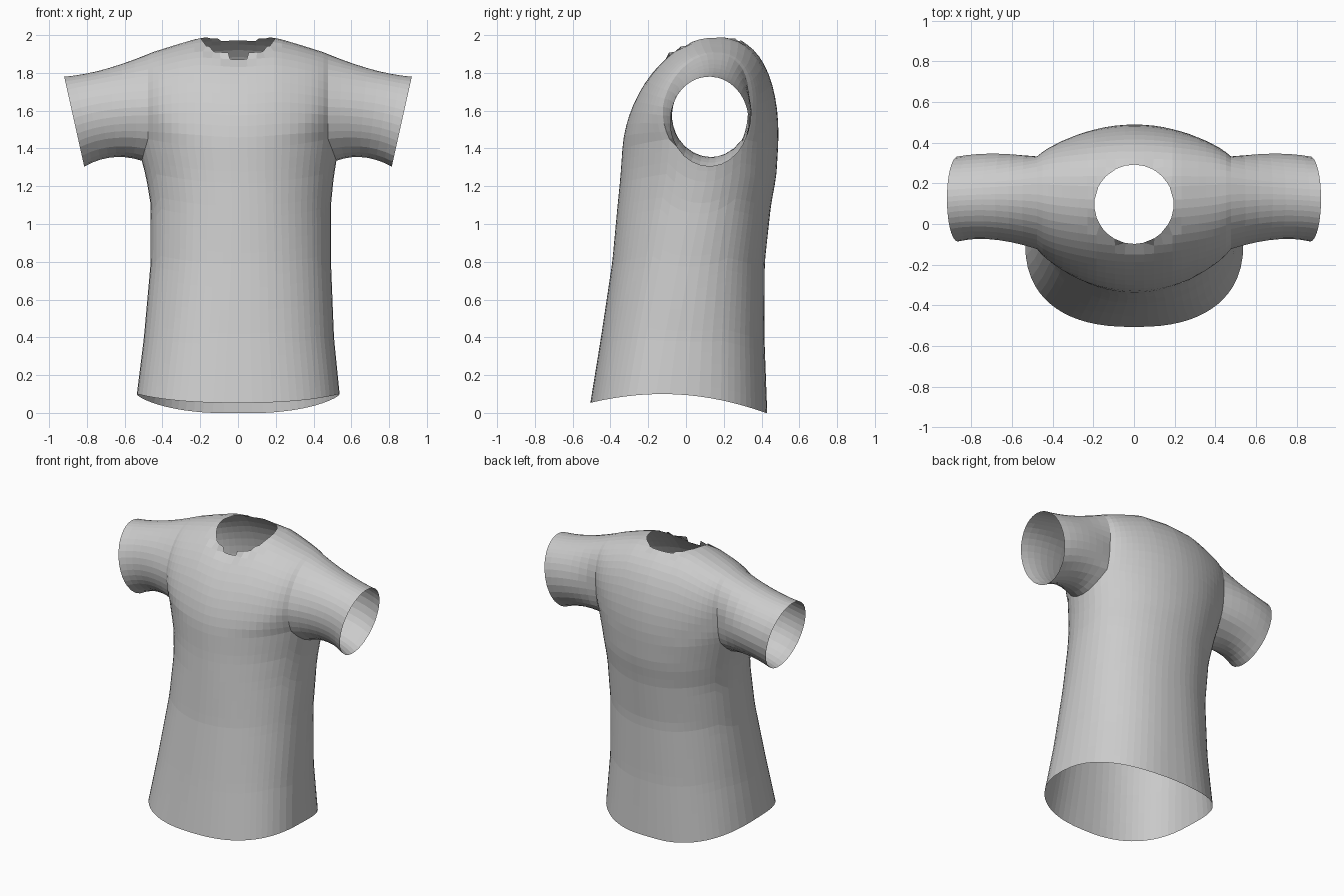
import bpy, bmesh
from math import sin, cos, pi, radians, atan2, hypot, copysign
from mathutils import Vector

if "Cube" in bpy.data.objects:
    bpy.data.objects.remove(bpy.data.objects["Cube"], do_unlink=True)

N, K, M = 24, 8, 28          # chest columns, side columns, arch segments
ROWS, SLEEVE_ROWS = 22, 7
CORNER = radians(28)         # where chest turns into the armpit

# Torso profile: height, half width, front y, back y, widest y, centre x
PROFILE = [
    (0.0, 0.548, -0.515, 0.43, -0.10, 0.0),
    (0.4, 0.503, -0.45, 0.415, -0.05, 0.005),
    (0.8, 0.477, -0.39, 0.417, 0.02, 0.015),
    (1.1, 0.477, -0.362, 0.45, 0.08, 0.015),
    (1.25, 0.497, -0.347, 0.478, 0.11, 0.01),
    (1.45, 0.54, -0.333, 0.49, 0.13, 0.0),
]
SHOULDER = [(0, 1.985), (0.2, 1.985), (0.3, 1.957), (0.45, 1.91), (0.6, 1.85)]


def sample(table, t):
    """Linear lookup in a table keyed by its first column."""
    for a, b in zip(table, table[1:]):
        if t <= b[0]:
            break
    f = min(max((t - a[0]) / (b[0] - a[0]), 0), 1)
    return [p + (q - p) * f for p, q in zip(a[1:], b[1:])]


def power(v, p):
    return copysign(abs(v) ** p, v)


def torso_point(theta, z):
    half, front, back, mid, cx = sample(PROFILE, z)
    p = 0.82 + 0.18 * min(z / 1.3, 1)
    depth = back - mid if sin(theta) > 0 else mid - front
    return Vector((cx + half * power(cos(theta), p), mid + depth * power(sin(theta), p), z))


def hem_height(theta):
    y = torso_point(theta, 0.05).y
    return max(0.1 - 0.33 * (y + 0.13) ** 2, 0)


def chest_height(theta):
    dev = abs(atan2(sin(theta), abs(cos(theta))))
    if dev < CORNER:
        return 1.335 + 0.115 * (dev / CORNER) ** 2
    return 1.4 + 0.05 * (cos(theta) / cos(CORNER)) ** 2


def span(a, b, n):
    return [a + (b - a) * i / n for i in range(n)]


bm = bmesh.new()


def bridge(a, b, closed=True):
    n = len(a)
    for i in range(n if closed else n - 1):
        k = (i + 1) % n
        bm.faces.new((a[i], a[k], b[k], b[i]))


# Torso tube from hem to chest
thetas = (span(CORNER - pi, -CORNER, N) + span(-CORNER, CORNER, K)
          + span(CORNER, pi - CORNER, N) + span(pi - CORNER, pi + CORNER, K))
rings = []
for r in range(ROWS + 1):
    t = r / ROWS
    rings.append([bm.verts.new(torso_point(a, hem_height(a) * (1 - t) + chest_height(a) * t))
                  for a in thetas])
for low, high in zip(rings, rings[1:]):
    bridge(low, high)
top = rings[-1]

# Arches running from chest over the shoulders to the back
arches = []
edge = top[N].co.x
for j in range(N + 1):
    front, back = top[j], top[2 * N + K - j]
    x = front.co.x
    low = radians(33) * abs(x / edge) ** 3
    crown = sample(SHOULDER, abs(x))[0]
    base = (front.co.z + crown * sin(low)) / (1 + sin(low))
    mid, half = (front.co.y + back.co.y) / 2, (back.co.y - front.co.y) / 2
    tilt = 0.13 * (1 - abs(x / edge))
    arch = [front]
    for i in range(1, M):
        a = -low + (pi + 2 * low) * i / M
        c = -cos(a) / cos(low)
        y = mid + half * (power(c, 0.8) if c > 0 else c)
        rise = max(sin(a), 0)
        y += 0.04 * rise
        z = base + (crown - base) * sin(a) + tilt * (y - 0.12) * rise
        arch.append(bm.verts.new((x, y, z)))
    arches.append(arch + [back])
for a, b in zip(arches, arches[1:]):
    bridge(a, b, closed=False)


# Sleeves lofted from each armhole through a middle section to the cuff
def section(angle, side, x, lean, y, z, ry, rz):
    return Vector((side * (x + lean * sin(angle)), y + ry * cos(angle), z + rz * sin(angle)))


def sleeve(side, loop):
    rows = [loop]
    for r in range(1, SLEEVE_ROWS + 1):
        t = r / SLEEVE_ROWS
        row = []
        for v in loop:
            p = v.co
            a = atan2(p.z - 1.6, p.y - 0.13)
            m = section(a, side, 0.69, 0.025, 0.135, 1.585, 0.212, 0.232)
            e = section(a, side, 0.867, 0.053, 0.123, 1.542, 0.209, 0.238)
            row.append(bm.verts.new(p * (2 * t - 1) * (t - 1) + m * 4 * t * (1 - t)
                                    + e * t * (2 * t - 1)))
        rows.append(row)
    for a, b in zip(rows, rows[1:]):
        bridge(a, b)


sleeve(1, arches[N] + top[N + K - 1:N:-1])
sleeve(-1, arches[0] + top[2 * N + K + 1:])

# Round neck opening
NECK_Y, NECK_R = 0.097, 0.195
inside = [f for f in bm.faces if f.calc_center_median().z > 1.75
          and hypot(f.calc_center_median().x, f.calc_center_median().y - NECK_Y) < NECK_R]
bmesh.ops.delete(bm, geom=inside, context='FACES')
for v in bm.verts:
    if v.is_boundary and v.co.z > 1.75 and abs(v.co.x) < 0.35:
        f = NECK_R / hypot(v.co.x, v.co.y - NECK_Y)
        v.co.x *= f
        v.co.y = NECK_Y + (v.co.y - NECK_Y) * f
bmesh.ops.recalc_face_normals(bm, faces=bm.faces[:])

# Shirt object, centred with its base on the floor
mesh = bpy.data.meshes.new("shirt")
bm.to_mesh(mesh)
bm.free()
shirt = bpy.data.objects.new("shirt", mesh)
bpy.context.collection.objects.link(shirt)

grey = bpy.data.materials.new("plain_grey")
grey.use_nodes = True
colour = (0.6, 0.6, 0.6, 1)
grey.diffuse_color = colour
grey.node_tree.nodes["Principled BSDF"].inputs["Base Color"].default_value = colour
mesh.materials.append(grey)
